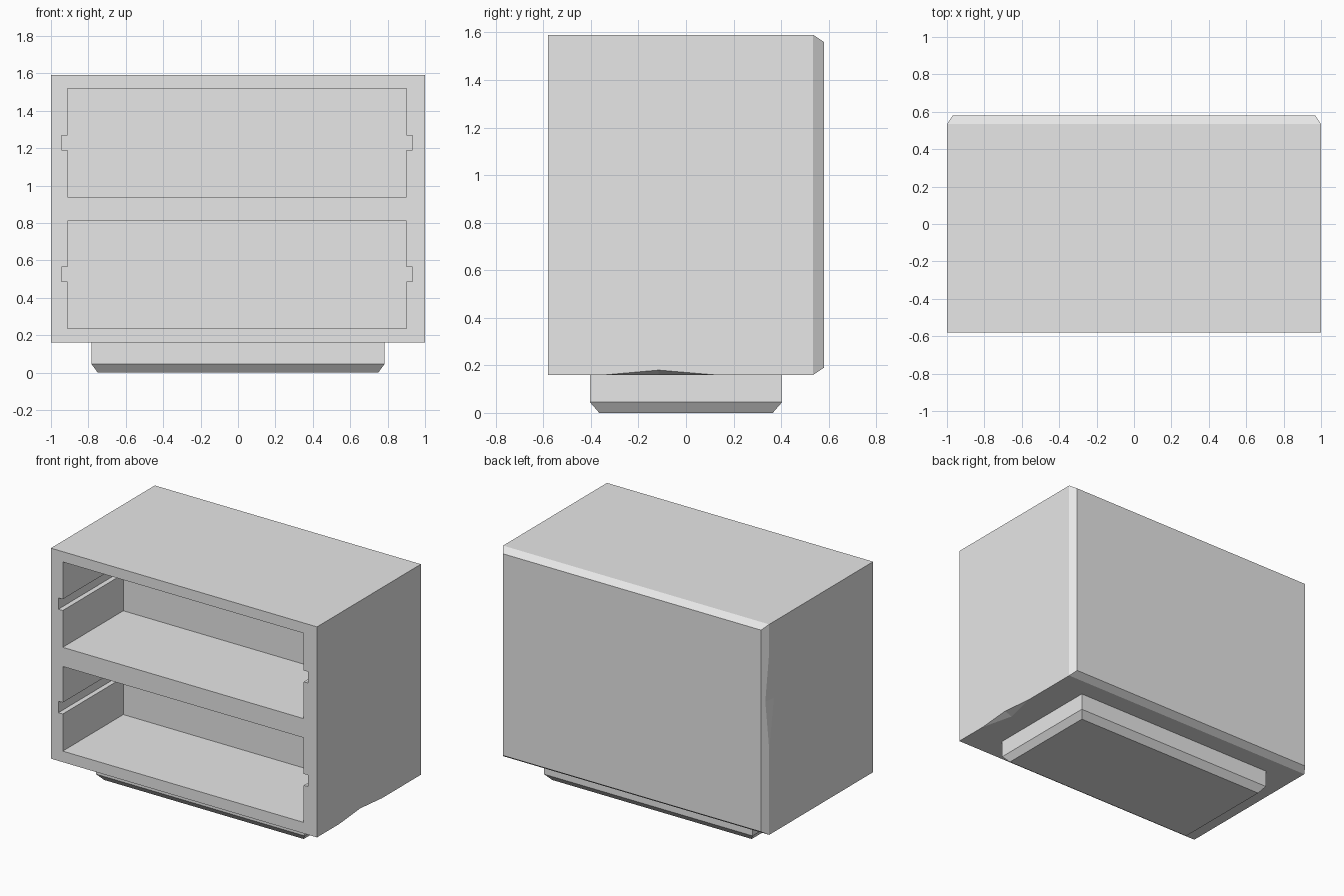
import bpy, bmesh
from mathutils import Vector

if "Cube" in bpy.data.objects:
    bpy.data.objects.remove(bpy.data.objects["Cube"])

grey = bpy.data.materials.new("light_grey")
grey.diffuse_color = (0.8, 0.8, 0.8, 1)
grey.use_nodes = True
grey.node_tree.nodes["Principled BSDF"].inputs["Base Color"].default_value = grey.diffuse_color


def make_object(name, bm):
    bmesh.ops.recalc_face_normals(bm, faces=bm.faces)
    mesh = bpy.data.meshes.new(name)
    bm.to_mesh(mesh)
    bm.free()
    mesh.materials.append(grey)
    obj = bpy.data.objects.new(name, mesh)
    bpy.context.collection.objects.link(obj)
    return obj


def loft(name, rings):
    """Skin matching closed rings and cap both ends."""
    bm = bmesh.new()
    loops = [[bm.verts.new(p) for p in ring] for ring in rings]
    for a, b in zip(loops, loops[1:]):
        for i in range(len(a)):
            j = (i + 1) % len(a)
            bm.faces.new((a[i], a[j], b[j], b[i]))
    bm.faces.new(loops[0])
    bm.faces.new(loops[-1])
    return make_object(name, bm)


def hull(name, points):
    bm = bmesh.new()
    for p in points:
        bm.verts.new(p)
    bmesh.ops.convex_hull(bm, input=bm.verts)
    return make_object(name, bm)


def cut(target, cutter):
    cutter.hide_render = True
    mod = target.modifiers.new("cut", 'BOOLEAN')
    mod.operation = 'DIFFERENCE'
    mod.solver = 'EXACT'
    mod.object = cutter
    bpy.context.view_layer.objects.active = target
    bpy.ops.object.modifier_apply(modifier=mod.name)
    bpy.data.objects.remove(cutter, do_unlink=True)


# Cabinet body, chamfered around the back face
def body_ring(y, inset):
    x, lo, hi = 1 - inset, 0.16 + inset, 1.59 - inset
    return [(-x, y, lo), (x, y, lo), (x, y, hi), (-x, y, hi)]


body = loft("cabinet_body", [body_ring(-0.58, 0), body_ring(0.535, 0), body_ring(0.58, 0.03)])

# Two drawer openings with a runner groove on each side
for z0, z1, g0, g1 in ((0.235, 0.81, 0.487, 0.565), (0.94, 1.52, 1.19, 1.267)):
    right = [(0.9, z0), (0.9, g0), (0.933, g0), (0.933, g1), (0.9, g1), (0.9, z1)]
    left = [(-x - 0.011, z) for x, z in reversed(right)]
    profile = right + left
    cut(body, loft("opening_cutter", [[(x, y, z) for x, z in profile] for y in (-0.7, 0.07)]))

# Small chips: lower right edge and rear left edge
cut(body, hull("chip_cutter", [(1, -0.34, 0.16), (1, 0.12, 0.16), (1, -0.115, 0.18),
                               (0.945, -0.115, 0.16), (1.03, -0.115, 0.13)]))
cut(body, hull("chip_cutter", [(-1, 0.535, 1.4), (-1, 0.535, 0.74), (-1, 0.485, 1.07),
                               (-0.985, 0.56, 1.07), (-1.03, 0.55, 1.07)]))


# Plinth with bevelled bottom edge
def plinth_ring(x, y, z):
    return [(-x, -y, z), (x, -y, z), (x, y, z), (-x, y, z)]


loft("plinth", [plinth_ring(0.75, 0.365, 0), plinth_ring(0.783, 0.404, 0.045),
                plinth_ring(0.783, 0.404, 0.16)])
